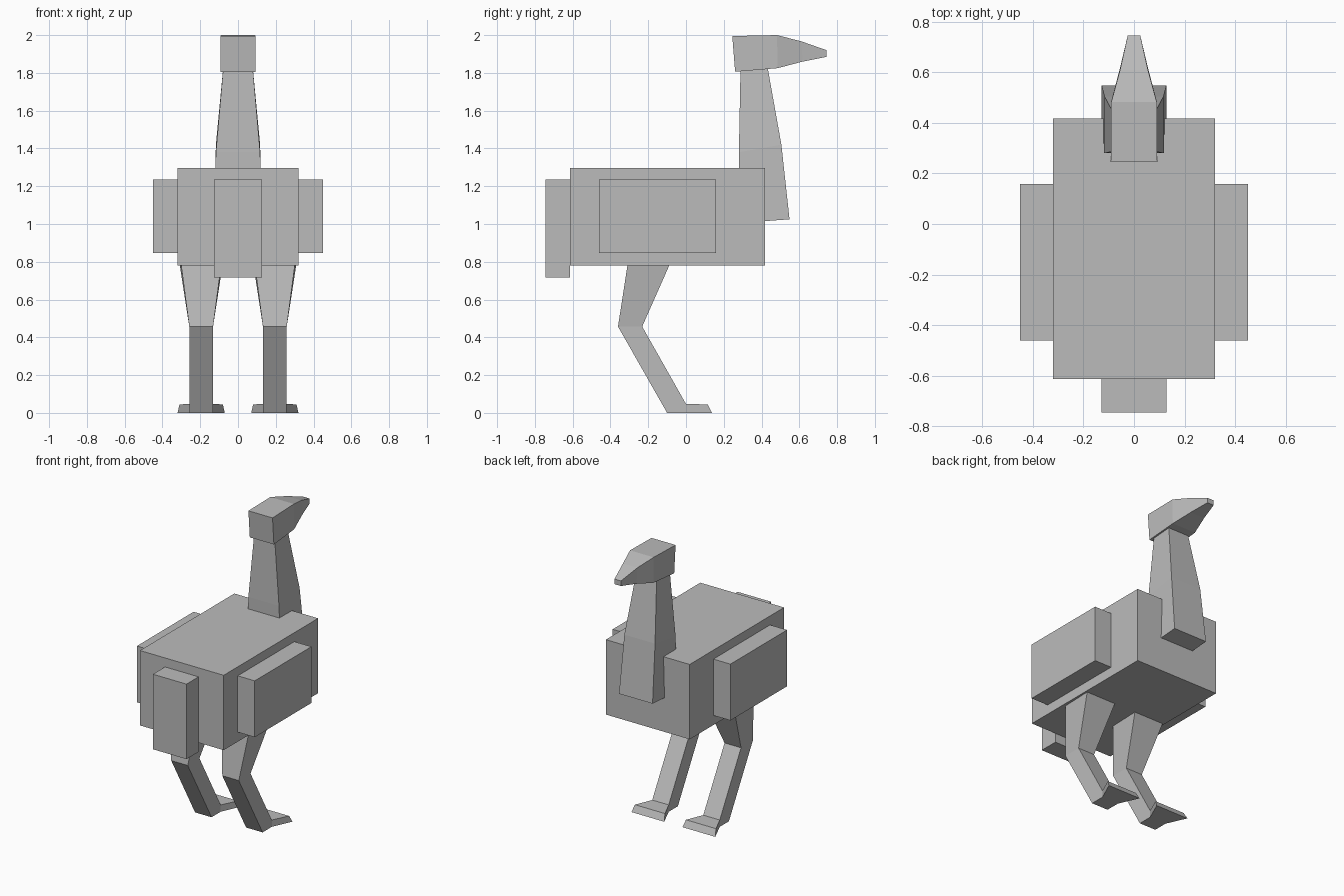
import bpy, bmesh
from mathutils import Vector

cube = bpy.data.objects.get("Cube")
if cube:
    bpy.data.objects.remove(cube, do_unlink=True)

grey = bpy.data.materials.new("plain grey")
grey.use_nodes = True
colour = (0.5, 0.5, 0.5, 1.0)
grey.diffuse_color = colour
grey.node_tree.nodes["Principled BSDF"].inputs["Base Color"].default_value = colour


def finish(name, bm):
    """Turn a bmesh into a named grey object."""
    bmesh.ops.recalc_face_normals(bm, faces=bm.faces)
    mesh = bpy.data.meshes.new(name)
    bm.to_mesh(mesh)
    bm.free()
    mesh.materials.append(grey)
    obj = bpy.data.objects.new(name, mesh)
    bpy.context.collection.objects.link(obj)
    return obj


def box(name, low, high):
    """Box between two opposite corners."""
    low, high = Vector(low), Vector(high)
    bm = bmesh.new()
    bmesh.ops.create_cube(bm, size=1)
    for v in bm.verts:
        v.co = (low + high) / 2 + v.co * (high - low)
    return finish(name, bm)


def loft(name, sections, x=0.0):
    """Four-sided tube; each section is two cross edges (y, z, half width)."""
    bm = bmesh.new()
    rings = []
    for (ya, za, wa), (yb, zb, wb) in sections:
        corners = ((x - wa, ya, za), (x + wa, ya, za), (x + wb, yb, zb), (x - wb, yb, zb))
        rings.append([bm.verts.new(c) for c in corners])
    for r, s in zip(rings, rings[1:]):
        for i in range(4):
            j = (i + 1) % 4
            bm.faces.new((r[i], r[j], s[j], s[i]))
    bm.faces.new(rings[0])
    bm.faces.new(rings[-1])
    bmesh.ops.remove_doubles(bm, verts=bm.verts, dist=0.0005)
    return finish(name, bm)


# Body and tail
box("body", (-0.32, -0.613, 0.78), (0.32, 0.417, 1.297))
box("tail", (-0.128, -0.745, 0.717), (0.128, -0.613, 1.235))

# Neck: front edge, then back edge
loft("neck", [
    ((0.548, 1.025, 0.128), (0.285, 1.005, 0.128)),
    ((0.505, 1.42, 0.117), (0.28, 1.38, 0.117)),
    ((0.43, 1.84, 0.077), (0.289, 1.84, 0.077)),
])

# Head and beak: top edge, then bottom edge
loft("head", [
    ((0.245, 1.995, 0.092), (0.26, 1.806, 0.092)),
    ((0.482, 2.0, 0.09), (0.485, 1.825, 0.09)),
    ((0.61, 1.967, 0.055), (0.618, 1.86, 0.055)),
    ((0.745, 1.92, 0.025), (0.745, 1.885, 0.025)),
])

# Wings and legs on both sides
for side, s in (("right", -1), ("left", 1)):
    box(f"{side}_wing", (min(s * 0.32, s * 0.45), -0.46, 0.846),
        (max(s * 0.32, s * 0.45), 0.158, 1.235))
    loft(f"{side}_leg", [
        ((-0.08, 0.80, 0.116), (-0.307, 0.80, 0.108)),
        ((-0.232, 0.457, 0.063), (-0.36, 0.457, 0.063)),
        ((0.0, 0.047, 0.063), (-0.1, 0.0, 0.063)),
    ], s * 0.195)
    # Foot fans out toward the toes
    loft(f"{side}_foot", [
        ((0.0, 0.047, 0.063), (-0.1, 0.0, 0.063)),
        ((0.0, 0.047, 0.063), (0.0, 0.0, 0.063)),
        ((0.115, 0.045, 0.115), (0.138, 0.0, 0.125)),
    ], s * 0.195)
